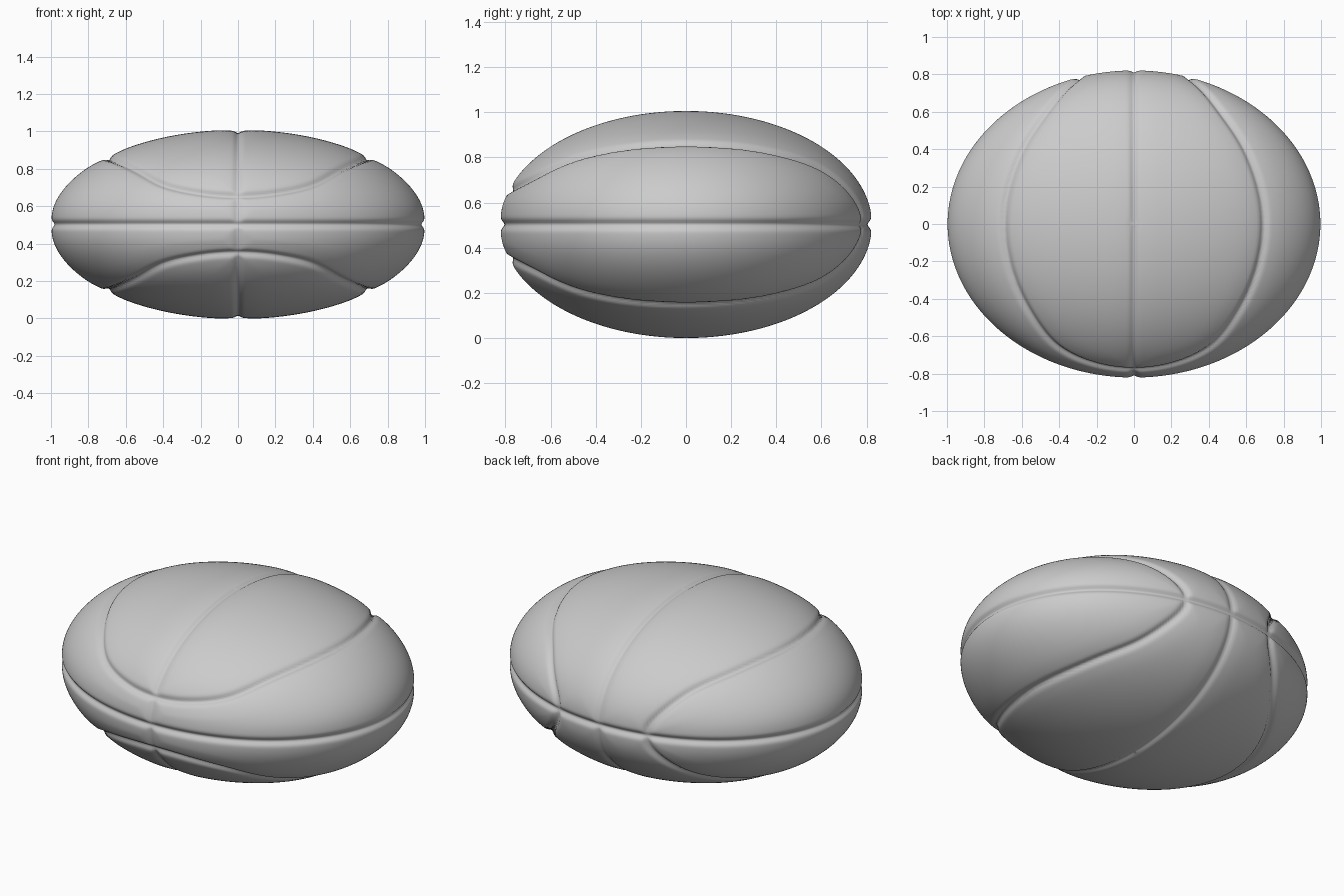
import bpy
import bmesh
import math
from mathutils import Vector, kdtree

# Remove the default object
cube = bpy.data.objects.get("Cube")
if cube:
    bpy.data.objects.remove(cube, do_unlink=True)

RADII = Vector((1.004, 0.828, 0.506))

# One quarter of the curved seam, as directions on a unit sphere:
# front centre, over the upper side, then down to the equator at the back
SEAM = [Vector(p) for p in (
    (0, -0.95, 0.31), (0.2, -0.92, 0.34), (0.4, -0.81, 0.43),
    (0.56, -0.56, 0.60), (0.69, 0, 0.71), (0.61, 0.45, 0.65),
    (0.46, 0.74, 0.49), (0.33, 0.92, 0.21), (0.29, 0.95, 0))]


def on_ball(direction):
    return direction.normalized() * RADII


def catmull(a, b, c, d, t):
    return (2 * b + (c - a) * t + (2 * a - 5 * b + 4 * c - d) * t ** 2
            + (3 * b - a - 3 * c + d) * t ** 3) / 2


def seam_points(steps=60):
    # Mirrored end points keep the seam smooth where the quarters meet
    first = SEAM[1] * Vector((-1, 1, 1))
    last = SEAM[-2] * Vector((1, 1, -1))
    path = [first] + SEAM + [last]
    return [on_ball(catmull(*path[i:i + 4], s / steps))
            for i in range(len(SEAM) - 1) for s in range(steps + 1)]


def groove(distance, depth):
    # Narrow channel with a soft, pillowed shoulder
    channel = depth * math.exp(-(distance / 0.018) ** 2)
    shoulder = 0.006 * math.exp(-(distance / 0.07) ** 2)
    return channel + shoulder


points = seam_points()
tree = kdtree.KDTree(len(points))
for i, p in enumerate(points):
    tree.insert(p, i)
tree.balance()

# Flattened ball with sunken seams
bm = bmesh.new()
bmesh.ops.create_uvsphere(bm, u_segments=400, v_segments=180, radius=1)
for v in bm.verts:
    unit = v.co.normalized()
    pos = on_ball(unit)
    normal = Vector(u / r for u, r in zip(unit, RADII)).normalized()
    folded = Vector((abs(pos.x), pos.y, abs(pos.z)))
    curved = tree.find(folded)[2]
    sink = max(groove(folded.z, 0.018), groove(folded.x, 0.012),
               groove(curved, 0.017))
    v.co = pos - normal * sink

# Rest the ball on the ground plane
lowest = min(v.co.z for v in bm.verts)
bmesh.ops.translate(bm, verts=bm.verts, vec=(0, 0, -lowest))

mesh = bpy.data.meshes.new("ball")
bm.to_mesh(mesh)
bm.free()
mesh.shade_smooth()
ball = bpy.data.objects.new("ball", mesh)
bpy.context.collection.objects.link(ball)
